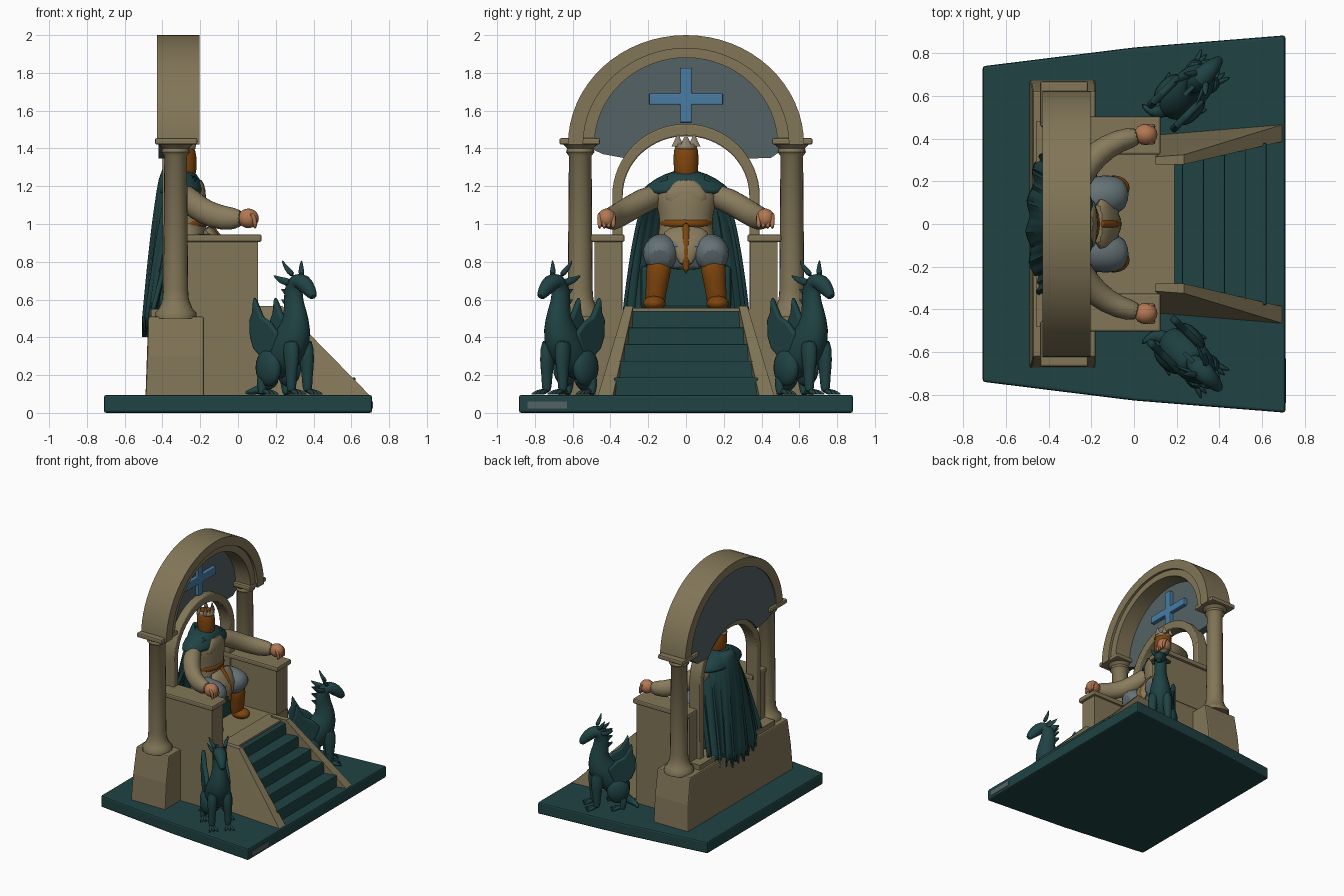
import bpy, bmesh, math
from mathutils import Matrix, Vector

cube = bpy.data.objects.get("Cube")
if cube:
    bpy.data.objects.remove(cube, do_unlink=True)


def material(name, r, g, b):
    m = bpy.data.materials.new(name)
    m.use_nodes = True
    m.diffuse_color = (r, g, b, 1)
    bsdf = m.node_tree.nodes["Principled BSDF"]
    bsdf.inputs["Base Color"].default_value = (r, g, b, 1)
    bsdf.inputs["Roughness"].default_value = 0.8
    return m


STONE = material("sandstone", 0.222, 0.18, 0.096)
TEAL = material("dark teal", 0.014, 0.055, 0.057)
TUNIC = material("tunic beige", 0.25, 0.2, 0.11)
BROWN = material("leather brown", 0.215, 0.06, 0.004)
SKIN = material("skin", 0.45, 0.185, 0.085)
SLATE = material("slate grey", 0.09, 0.122, 0.128)
SKIRT = material("skirt grey", 0.13, 0.17, 0.18)
BLUE = material("cross blue", 0.065, 0.2, 0.37)
CROWN = material("crown silver", 0.28, 0.23, 0.16)

IDENT = Matrix.Identity(4)
BOTH = [("left", Matrix.Identity(4)), ("right", Matrix.Diagonal((1, -1, 1, 1)))]


def finish(name, bm, mat, M=IDENT, smooth=False, bevel=0.0, subsurf=0):
    bm.transform(M)
    bmesh.ops.recalc_face_normals(bm, faces=bm.faces)
    me = bpy.data.meshes.new(name)
    bm.to_mesh(me)
    bm.free()
    ob = bpy.data.objects.new(name, me)
    bpy.context.collection.objects.link(ob)
    me.materials.append(mat)
    if bevel:
        mod = ob.modifiers.new("bevel", "BEVEL")
        mod.width, mod.segments, mod.limit_method = bevel, 2, 'ANGLE'
    if subsurf:
        mod = ob.modifiers.new("subsurf", "SUBSURF")
        mod.levels = mod.render_levels = subsurf
    if smooth:
        bpy.ops.object.select_all(action='DESELECT')
        ob.select_set(True)
        bpy.context.view_layer.objects.active = ob
        bpy.ops.object.shade_smooth_by_angle(angle=math.radians(45))
    return ob


def hull(name, mat, pts, M=IDENT, bevel=0.0):
    bm = bmesh.new()
    for p in pts:
        bm.verts.new(p)
    bmesh.ops.convex_hull(bm, input=bm.verts)
    bmesh.ops.dissolve_limit(bm, angle_limit=0.01, verts=bm.verts, edges=bm.edges)
    return finish(name, bm, mat, M, bevel=bevel)


def box(name, mat, x, y, z, M=IDENT, bevel=0.0):
    return hull(name, mat, [(a, b, c) for a in x for b in y for c in z], M, bevel)


def prism(name, mat, outline, lo, hi, axis, M=IDENT, smooth=False, bevel=0.0):
    """Extrude an outline: in (y, z) along x, or in (x, z) along y."""
    bm = bmesh.new()
    place = (lambda a, b, d: (d, a, b)) if axis == "x" else (lambda a, b, d: (a, d, b))
    rows = [[bm.verts.new(place(a, b, d)) for a, b in outline] for d in (lo, hi)]
    n = len(outline)
    for i in range(n):
        j = (i + 1) % n
        bm.faces.new((rows[0][i], rows[0][j], rows[1][j], rows[1][i]))
    for r in rows:
        bm.faces.new(r)
    return finish(name, bm, mat, M, smooth, bevel)


def tube(name, mat, rings, M=IDENT, n=12, subsurf=1):
    """Loft ellipses (x, y, z, half width along y, half depth) along a path."""
    bm = bmesh.new()
    c = [Vector(r[:3]) for r in rings]
    loops = []
    for i, r in enumerate(rings):
        t = (c[min(i + 1, len(c) - 1)] - c[max(i - 1, 0)]).normalized()
        side = Vector((0, 1, 0))
        side = (side - t * t.dot(side)).normalized()
        other = t.cross(side)
        loops.append([bm.verts.new(c[i] + side * r[3] * math.cos(a) + other * r[4] * math.sin(a))
                      for a in (2 * math.pi * k / n for k in range(n))])
    for a, b in zip(loops, loops[1:]):
        for k in range(n):
            bm.faces.new((a[k], a[(k + 1) % n], b[(k + 1) % n], b[k]))
    bm.faces.new(loops[0])
    bm.faces.new(loops[-1])
    return finish(name, bm, mat, M, smooth=True, subsurf=subsurf)


def blob(name, mat, at, size, M=IDENT):
    bm = bmesh.new()
    bmesh.ops.create_uvsphere(bm, u_segments=16, v_segments=10, radius=1)
    return finish(name, bm, mat, M @ Matrix.Translation(at) @ Matrix.Diagonal((*size, 1)), smooth=True)


def arc(ry, rz, zc, a0=0, a1=180, n=32):
    angles = [math.radians(a0 + (a1 - a0) * i / n) for i in range(n + 1)]
    return [(ry * math.cos(a), zc + rz * math.sin(a)) for a in angles]


# Base slab, podium and steps
hull("base_slab", TEAL, [(x, s * y, z) for x, y in ((-0.71, 0.74), (0, 0.828), (0.71, 0.885))
                         for s in (1, -1) for z in (0, 0.095)], bevel=0.012)
box("base_plaque", SLATE, (0.7, 0.714), (-0.84, -0.63), (0.022, 0.06))
hull("back_pedestal", STONE, [(x, y, z) for z, x0, y1 in ((0.08, -0.49, 0.675), (0.3, -0.48, 0.66), (0.51, -0.475, 0.625))
                              for x in (x0, -0.18) for y in (-y1, y1)], bevel=0.01)
box("podium", STONE, (-0.46, 0.11), (-0.48, 0.48), (0.08, 0.55))
box("podium_front", STONE, (0.05, 0.19), (-0.31, 0.31), (0.08, 0.555))
for i in range(5):
    box(f"step_{i + 1}", TEAL, (0.15, 0.23 + 0.098 * i), (-0.3 - 0.02 * i, 0.3 + 0.02 * i),
        (0.08, 0.54 - 0.088 * i), bevel=0.006)
for side, M in BOTH:
    hull(f"stair_wall_{side}", STONE,
         [(0.1, 0.28, 0.565), (0.235, 0.28, 0.565), (0.1, 0.315, 0.565), (0.235, 0.325, 0.565), (0.71, 0.39, 0.08),
          (0.71, 0.47, 0.08), (0.1, 0.28, 0.08), (0.1, 0.42, 0.08)], M)

# Columns, throne arms and posts
for side, M in BOTH:
    tube(f"column_{side}", STONE, [(-0.33, 0.56, z, r, r) for z, r in (
        (0.5, 0.11), (0.53, 0.11), (0.55, 0.09), (0.6, 0.07), (0.65, 0.066), (1.36, 0.06), (1.38, 0.075),
        (1.4, 0.07), (1.42, 0.09))], M, n=20, subsurf=0)
    box(f"column_capital_{side}", STONE, (-0.44, -0.215), (0.455, 0.67), (1.42, 1.455), M, bevel=0.01)
    box(f"throne_arm_{side}", STONE, (-0.37, 0.105), (0.34, 0.485), (0.54, 0.92), M)
    box(f"throne_arm_cap_{side}", STONE, (-0.37, 0.125), (0.325, 0.505), (0.905, 0.945), M, bevel=0.01)

# Arches, panel and cross
prism("great_arch", STONE, arc(0.625, 0.58, 1.42) + arc(0.545, 0.51, 1.42)[::-1], -0.43, -0.205, "x", smooth=True)
prism("great_arch_inner", STONE, arc(0.56, 0.52, 1.42) + arc(0.485, 0.46, 1.42)[::-1], -0.4, -0.225, "x", smooth=True)
prism("throne_arch", STONE, [(0.39, 0.54)] + arc(0.39, 0.38, 1.15) + [(-0.39, 0.54), (-0.335, 0.54)]
      + arc(0.335, 0.315, 1.15)[::-1] + [(0.335, 0.54)], -0.4, -0.3, "x", smooth=True, bevel=0.008)
prism("arch_panel", SLATE, arc(0.55, 0.51, 1.42) + [(-0.44, 1.37)] + arc(0.37, 0.36, 1.15, 147, 33)
      + [(0.45, 1.35)], -0.42, -0.36, "x")
a, b = 0.03, 0.195
prism("cross", BLUE, [(y, 1.662 + z) for y, z in (
    (-a, -0.125), (a, -0.125), (a, -a), (b, -a), (b, a), (a, a), (a, 0.165), (-a, 0.165), (-a, a),
    (-b, a), (-b, -a), (-a, -a))], -0.37, -0.33, "x", bevel=0.006)

# Seated ruler
box("draped_seat", TEAL, (-0.42, -0.17), (-0.24, 0.24), (0.55, 0.78), bevel=0.02)
tube("torso", TUNIC, [(-0.27, 0, z, w, d) for z, w, d in (
    (0.82, 0.17, 0.12), (0.92, 0.16, 0.11), (1.0, 0.135, 0.1), (1.1, 0.16, 0.11), (1.19, 0.18, 0.1),
    (1.25, 0.08, 0.07))], n=16)
tube("shoulder_mantle", TEAL, [(x, 0, z, w, d) for x, z, w, d in (
    (-0.3, 1.15, 0.25, 0.125), (-0.3, 1.18, 0.245, 0.125), (-0.3, 1.24, 0.17, 0.1), (-0.3, 1.285, 0.07, 0.07))], n=16)
tube("collar_opening", TUNIC, [(-0.19, 0, 1.1, 0.12, 0.02), (-0.195, 0, 1.17, 0.12, 0.03),
                               (-0.22, 0, 1.24, 0.05, 0.03)])
tube("belt", BROWN, [(-0.27, 0, z, 0.142, 0.112) for z in (0.985, 0.99, 1.02, 1.025)], n=20)
tube("belt_strap", BROWN, [(-0.16, 0, 1.01, 0.02, 0.012), (-0.1, 0, 0.94, 0.018, 0.012),
                           (-0.07, 0, 0.87, 0.018, 0.02), (-0.075, 0, 0.73, 0.022, 0.015)])
tube("skirt_lap", SKIRT, [(-0.34, 0, 0.86, 0.19, 0.09), (-0.24, 0, 0.86, 0.21, 0.1), (-0.14, 0, 0.85, 0.21, 0.1),
                          (-0.08, 0, 0.82, 0.18, 0.07)], n=16)
tube("tunic_front", TUNIC, [(-0.18, 0, 0.98, 0.12, 0.04), (-0.14, 0, 0.93, 0.13, 0.04),
                            (-0.085, 0, 0.87, 0.075, 0.035), (-0.08, 0, 0.77, 0.03, 0.02)])
for side, M in BOTH:
    tube(f"thigh_{side}", SKIRT, [(-0.28, 0.1, 0.86, 0.1, 0.09), (-0.16, 0.13, 0.86, 0.105, 0.1),
                                  (-0.08, 0.14, 0.83, 0.095, 0.1), (-0.04, 0.14, 0.81, 0.06, 0.06)], M)
    tube(f"boot_{side}", BROWN, [(-0.11, 0.14, 0.84, 0.07, 0.055), (-0.1, 0.145, 0.74, 0.068, 0.055),
                                 (-0.12, 0.16, 0.64, 0.055, 0.05), (-0.12, 0.165, 0.56, 0.06, 0.05)], M)
    blob(f"boot_toe_{side}", BROWN, (-0.095, 0.168, 0.58), (0.075, 0.06, 0.04), M)
    tube(f"sleeve_{side}", TUNIC, [(-0.3, 0.12, 1.16, 0.06, 0.07), (-0.26, 0.23, 1.125, 0.07, 0.07),
                                   (-0.18, 0.33, 1.06, 0.065, 0.07), (-0.07, 0.395, 1.025, 0.055, 0.07),
                                   (0.035, 0.415, 1.03, 0.048, 0.05)], M)
    blob(f"hand_{side}", SKIN, (0.055, 0.42, 1.03), (0.055, 0.05, 0.052), M)
    for k in range(4):
        y = 0.385 + 0.024 * k
        tube(f"finger_{k + 1}_{side}", SKIN, [(0.06, y, 1.055, 0.014, 0.014), (0.09, y, 1.035, 0.014, 0.014),
                                              (0.09, y, 0.97, 0.012, 0.012)], M, n=8)
tube("bearded_head", BROWN, [(-0.27, 0, 1.22, 0.045, 0.03), (-0.28, 0, 1.25, 0.062, 0.06),
                             (-0.285, 0, 1.32, 0.068, 0.07), (-0.29, 0, 1.39, 0.068, 0.068),
                             (-0.295, 0, 1.44, 0.05, 0.045)], n=16)
tube("crown_band", CROWN, [(-0.29, 0, z, 0.06, 0.068) for z in (1.395, 1.4, 1.42, 1.425)], n=16)
for k in range(6):
    t = k * math.pi / 3
    x, y = -0.29 + 0.057 * math.cos(t), 0.05 * math.sin(t)
    tube(f"crown_point_{k + 1}", CROWN, [(x, y, 1.41, 0.033, 0.014), (x, y, 1.475, 0.003, 0.003)], n=6, subsurf=0)

# Long cape with soft folds and a ragged hem
bm = bmesh.new()
grid = []
cols, rows = 48, 14
for i in range(rows + 1):
    v = i / rows
    line = []
    for j in range(cols + 1):
        u = j / cols * 2 - 1
        hem = 0.45 + 0.04 * math.sin(j * 1.9) + 0.02 * math.sin(j * 3.1) + 0.07 * u * u
        fold = 0.009 * v * math.sin(u * 14)
        w = 0.1 + 0.23 * v ** 0.36
        x = -0.39 - 0.1 * v ** 0.6 + (0.17 - 0.12 * v) * u * u + fold
        line.append(bm.verts.new((x, u * w, 1.29 + (hem - 1.29) * v - 0.05 * u * u * (1 - v))))
    grid.append(line)
for r, q in zip(grid, grid[1:]):
    for j in range(cols):
        bm.faces.new((r[j], r[j + 1], q[j + 1], q[j]))
cape = finish("cape", bm, TEAL, smooth=True)
solid = cape.modifiers.new("thickness", "SOLIDIFY")
solid.thickness, solid.offset = 0.02, 0

# Winged guardian beasts, facing diagonally outward
TURN = Matrix.Translation((0.27, 0.64, 0)) @ Matrix.Rotation(math.radians(45), 4, 'Z')
for side, M in BOTH:
    G = M @ TURN
    tube(f"beast_body_{side}", TEAL, [(x, 0, z, w, d) for x, z, w, d in (
        (-0.16, 0.18, 0.05, 0.04), (-0.11, 0.25, 0.09, 0.09), (-0.03, 0.32, 0.1, 0.12), (0.04, 0.41, 0.092, 0.11),
        (0.055, 0.5, 0.065, 0.075), (0.035, 0.58, 0.048, 0.06), (0.03, 0.65, 0.045, 0.058),
        (0.06, 0.705, 0.052, 0.05), (0.11, 0.69, 0.048, 0.052), (0.16, 0.645, 0.032, 0.038),
        (0.19, 0.605, 0.02, 0.02))], G)
    tube(f"beast_tail_{side}", TEAL, [(-0.1, 0, 0.2, 0.05, 0.05), (-0.17, 0.01, 0.13, 0.035, 0.03),
                                      (-0.22, 0.05, 0.115, 0.025, 0.02), (-0.22, 0.11, 0.105, 0.01, 0.01)], G)
    for k in range(3):
        z = 0.57 + 0.055 * k
        prism(f"beast_crest_{k + 1}_{side}", TEAL, [(0.0, z - 0.025), (-0.05, z + 0.03), (0.01, z + 0.03)],
              -0.01, 0.01, "y", G)
    for half, H in BOTH:
        P, tag = G @ H, f"{half}_{side}"
        tube(f"beast_foreleg_{tag}", TEAL, [(0.06, 0.05, 0.4, 0.045, 0.06), (0.08, 0.058, 0.27, 0.036, 0.045),
                                            (0.075, 0.06, 0.18, 0.026, 0.028), (0.08, 0.06, 0.1, 0.028, 0.028)], P)
        blob(f"beast_haunch_{tag}", TEAL, (-0.08, 0.075, 0.24), (0.085, 0.045, 0.1), P)
        tube(f"beast_hindleg_{tag}", TEAL, [(-0.11, 0.085, 0.2, 0.035, 0.04), (-0.12, 0.09, 0.14, 0.022, 0.022),
                                            (-0.1, 0.09, 0.09, 0.026, 0.026)], P)
        for n, (fx, fy) in enumerate(((0.08, 0.06), (-0.1, 0.09))):
            for k in (-1, 0, 1):
                tube(f"beast_claw_{n}_{k + 2}_{tag}", TEAL, [
                    (fx, fy, 0.115, 0.016, 0.018), (fx + 0.05, fy + 0.02 * k, 0.11, 0.013, 0.014),
                    (fx + 0.08, fy + 0.035 * k, 0.098, 0.003, 0.003)], P, n=8)
        tube(f"beast_horn_{tag}", TEAL, [(0.065, 0.03, 0.725, 0.02, 0.02), (0.035, 0.055, 0.765, 0.015, 0.015),
                                         (0.02, 0.075, 0.81, 0.003, 0.003)], P, n=8)
        tube(f"beast_ear_{tag}", TEAL, [(0.05, 0.035, 0.69, 0.012, 0.025), (-0.005, 0.06, 0.7, 0.01, 0.022),
                                        (-0.045, 0.075, 0.73, 0.002, 0.002)], P, n=8)
        prism(f"beast_wing_{tag}", TEAL, [(0.0, 0.42), (-0.06, 0.48), (-0.12, 0.51), (-0.18, 0.615), (-0.19, 0.53),
                                          (-0.21, 0.49), (-0.205, 0.4), (-0.18, 0.34), (-0.12, 0.29), (-0.04, 0.32)],
              0.06, 0.095, "y", P, smooth=True, bevel=0.012)
